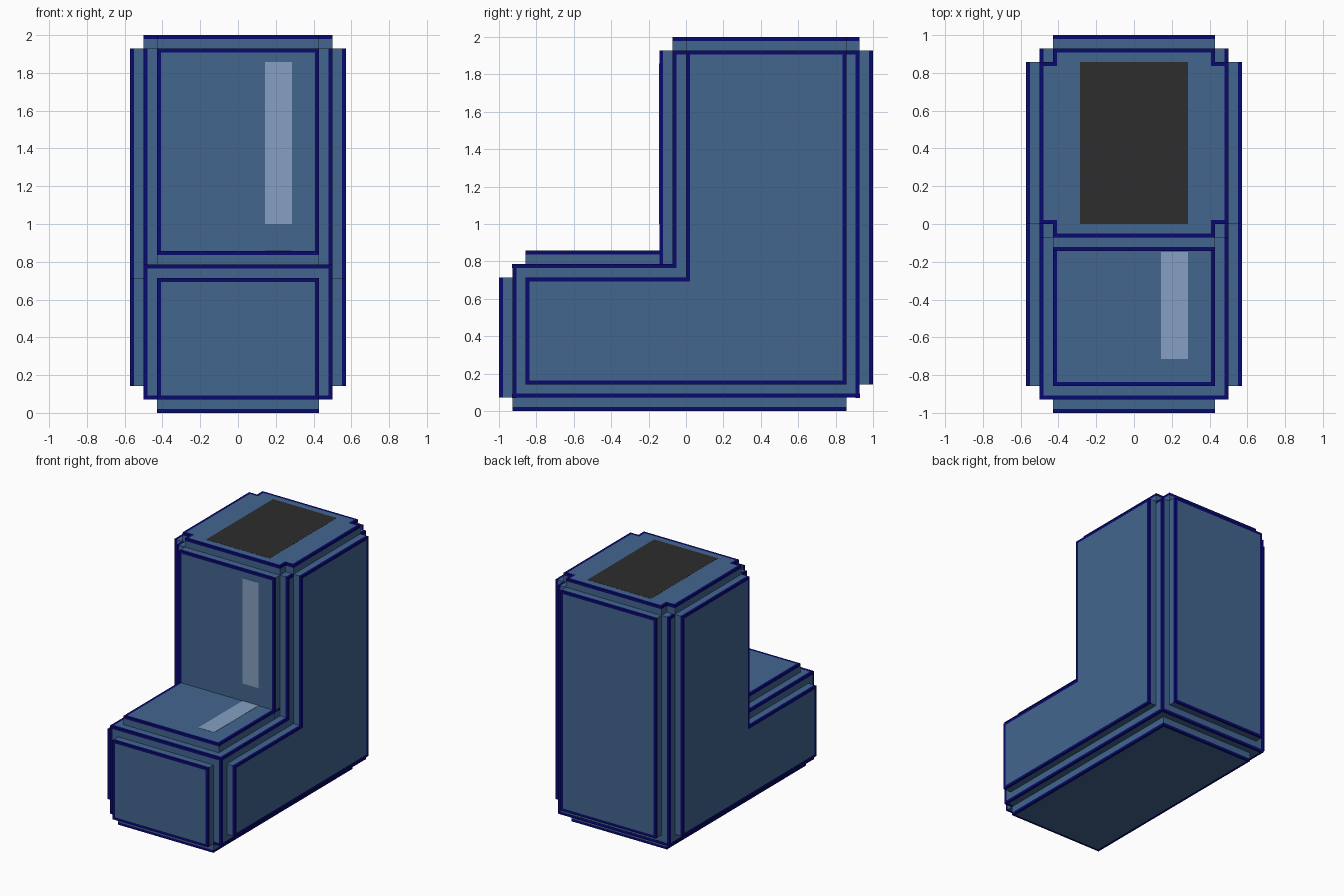
import bpy, bmesh

if "Cube" in bpy.data.objects:
    bpy.data.objects.remove(bpy.data.objects["Cube"])

U = 1 / 14        # grid step of the design
LINE = 0.021      # outline width


def material(name, rgb):
    m = bpy.data.materials.new(name)
    m.diffuse_color = (*rgb, 1)
    m.use_nodes = True
    m.node_tree.nodes["Principled BSDF"].inputs["Base Color"].default_value = m.diffuse_color
    return m


BLUE = material("boot_blue", (0.056, 0.133, 0.275))
NAVY = material("outline_navy", (0.003, 0.003, 0.16))
PALE = material("shine_pale_blue", (0.235, 0.352, 0.54))
DARK = material("opening_charcoal", (0.026, 0.026, 0.026))


def finish(name, bm, mats, mirror=False):
    bmesh.ops.recalc_face_normals(bm, faces=bm.faces)
    me = bpy.data.meshes.new(name)
    bm.to_mesh(me)
    bm.free()
    for m in mats:
        me.materials.append(m)
    ob = bpy.data.objects.new(name, me)
    bpy.context.collection.objects.link(ob)
    if mirror:
        ob.modifiers.new("mirror", 'MIRROR').use_axis[0] = True


def plate(name, axis, inner, outer, outline, mirror=False):
    """Outline extruded along an axis; the rim of its outer face is navy."""
    bm = bmesh.new()
    s = 1 if outer > inner else -1
    rings = []
    for d in (inner * U, outer * U - s * LINE, outer * U):
        ring = []
        for p, q in outline:
            co = [p * U, q * U]
            co.insert(axis, d)
            ring.append(bm.verts.new(co))
        rings.append(ring)
    n = len(outline)
    for k in (0, 1):
        for i in range(n):
            j = (i + 1) % n
            f = bm.faces.new((rings[k][i], rings[k][j], rings[k + 1][j], rings[k + 1][i]))
            f.material_index = k
    bm.faces.new(rings[0])
    cap = bm.faces.new(rings[2])
    bmesh.ops.recalc_face_normals(bm, faces=bm.faces)
    rim = bmesh.ops.inset_region(bm, faces=[cap], thickness=LINE, use_even_offset=True)
    for f in rim["faces"]:
        f.material_index = 1
    finish(name, bm, (BLUE, NAVY), mirror)


def rect(p0, p1, q0, q1):
    return [(p0, q0), (p1, q0), (p1, q1), (p0, q1)]


def box(name, lo, hi, mat):
    bm = bmesh.new()
    bmesh.ops.create_cube(bm, size=1)
    for v in bm.verts:
        v.co = [lo[i] if v.co[i] < 0 else hi[i] for i in range(3)]
    finish(name, bm, (mat,))


# Core and side panels share an L-shaped profile (y, z)
core = [(-13, 1), (13, 1), (13, 27), (-1, 27), (-1, 11), (-13, 11)]
side = [(-12, 2), (12, 2), (12, 27), (0, 27), (0, 10), (-12, 10)]
plate("boot_core", 0, 0, 7, core, mirror=True)
plate("side_panel", 0, 7, 8, side, mirror=True)

# Raised panels on the remaining sides
plate("toe_front_panel", 1, -13, -14, rect(-6, 6, 1, 10))
plate("back_panel", 1, 13, 14, rect(-6, 6, 2, 27))
plate("shaft_front_panel", 1, -1, -2, rect(-6, 6, 11, 27))
plate("toe_top_panel", 2, 11, 12, rect(-6, 6, -12, -1))
plate("sole_panel", 2, 1, 0, rect(-6, 6, -13, 12))

# Top panel with notched corners
half = [(7, 0), (7, 12), (6, 12), (6, 13)]
front = [(-6, -1), (6, -1), (6, 0)]
plate("top_panel", 2, 27, 28,
      front + half + [(-x, y) for x, y in reversed(half)] + [(-6, 0)])

# Outline bars along the crosswise edges of the core
E = 0.001
for name, y, z in (("toe_upper_edge", -13, 11), ("toe_lower_edge", -13, 1),
                   ("heel_lower_edge", 13, 1)):
    sy, sz = (1 if y > 0 else -1), (1 if z > 5 else -1)
    ys = sorted((y * U + sy * E, y * U - sy * LINE))
    zs = sorted((z * U + sz * E, z * U - sz * LINE))
    box(name, (-7 * U, ys[0], zs[0]), (7 * U, ys[1], zs[1]), NAVY)

# Painted details as thin plates
T = 0.002
box("shaft_shine", (2 * U, -2 * U - T, 14 * U), (4 * U, -2 * U, 26 * U), PALE)
box("toe_shine", (2 * U, -10 * U, 12 * U), (4 * U, -2 * U, 12 * U + T), PALE)
box("boot_opening", (-4 * U, 0, 2 - T), (4 * U, 12 * U, 2 + T / 2), DARK)
